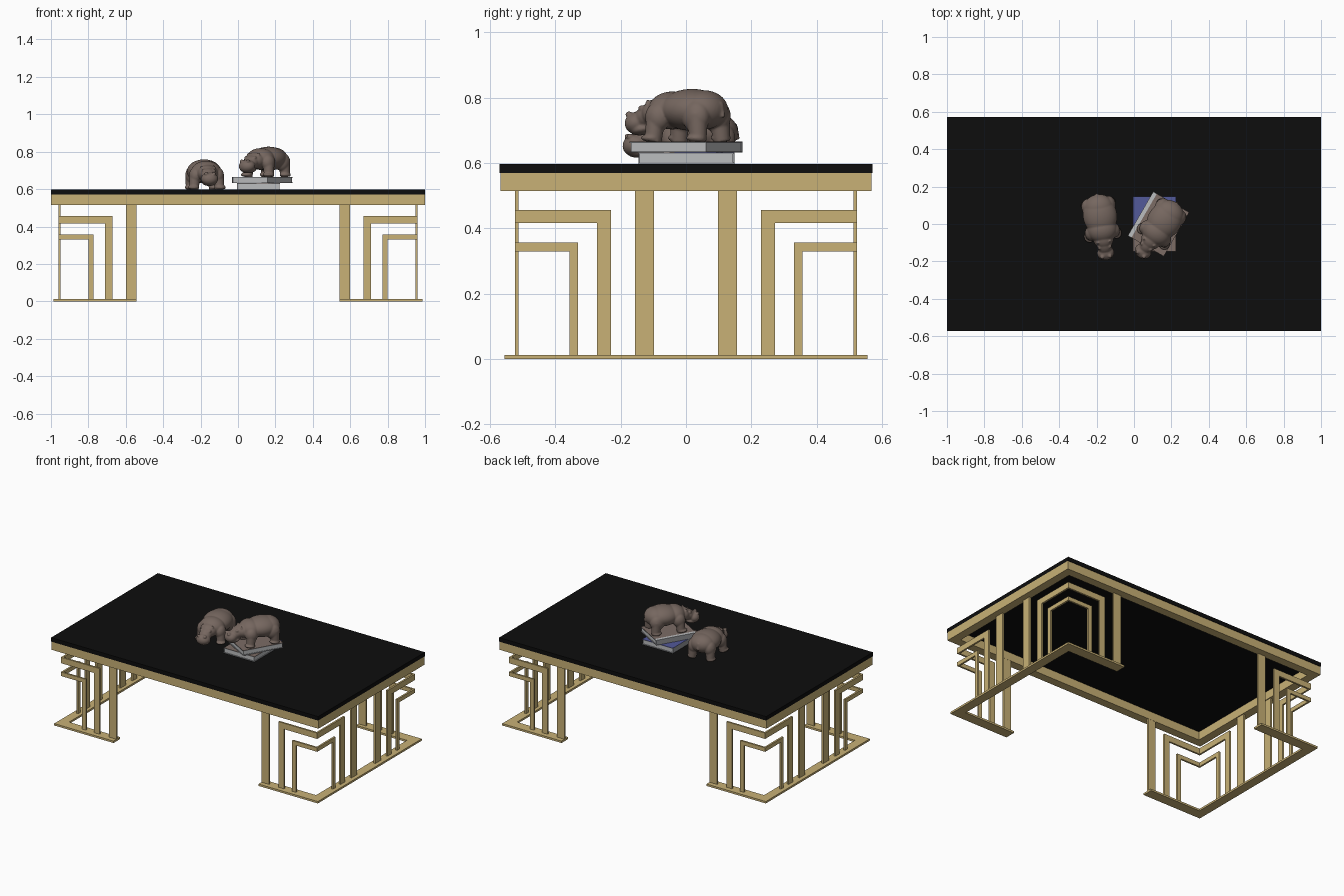
import bpy, bmesh, math
from mathutils import Matrix, Vector

if "Cube" in bpy.data.objects:
    bpy.data.objects.remove(bpy.data.objects["Cube"])


def material(name, rgb):
    m = bpy.data.materials.new(name)
    m.diffuse_color = (*rgb, 1)
    m.use_nodes = True
    m.node_tree.nodes["Principled BSDF"].inputs["Base Color"].default_value = m.diffuse_color
    return m


GOLD = material("brushed gold", (0.58, 0.44, 0.18))
BLACK = material("black top", (0.004, 0.004, 0.004))
HIDE = material("brown hide", (0.18, 0.135, 0.115))
GREY = material("book grey", (0.30, 0.31, 0.33))
PAGE = material("page white", (0.50, 0.51, 0.52))
BLUE = material("cover blue", (0.085, 0.10, 0.32))
TAN = material("cover brown", (0.20, 0.15, 0.13))


def add_box(bm, x0, x1, y0, y1, z0, z1):
    m = Matrix.Translation(((x0 + x1) / 2, (y0 + y1) / 2, (z0 + z1) / 2))
    m = m @ Matrix.Diagonal((abs(x1 - x0), abs(y1 - y0), abs(z1 - z0), 1))
    bmesh.ops.create_cube(bm, size=1, matrix=m)


def finish(bm, name, mat, matrix=None):
    bmesh.ops.recalc_face_normals(bm, faces=bm.faces)
    me = bpy.data.meshes.new(name)
    bm.to_mesh(me)
    bm.free()
    me.materials.append(mat)
    ob = bpy.data.objects.new(name, me)
    bpy.context.collection.objects.link(ob)
    if matrix:
        ob.matrix_world = matrix
    return ob


def boxes(name, mat, items, matrix=None):
    bm = bmesh.new()
    for b in items:
        add_box(bm, *b)
    return finish(bm, name, mat, matrix)


def extruded_ring(name, mat, pts, z0, z1):
    """Closed outline extruded upward."""
    bm = bmesh.new()
    f = bm.faces.new([bm.verts.new((x, y, z0)) for x, y in pts])
    r = bmesh.ops.extrude_face_region(bm, geom=[f])
    vs = [v for v in r["geom"] if isinstance(v, bmesh.types.BMVert)]
    bmesh.ops.translate(bm, verts=vs, vec=(0, 0, z1 - z0))
    return finish(bm, name, mat)


# Table top and hollow apron
boxes("table_top", BLACK, [(-1, 1, -0.571, 0.571, 0.57, 0.597)])
W = 0.057
boxes("apron", GOLD, [
    (-1, 1, -0.568, -0.568 + W, 0.514, 0.57), (-1, 1, 0.568 - W, 0.568, 0.514, 0.57),
    (-1, -1 + W, -0.568 + W, 0.568 - W, 0.514, 0.57),
    (1 - W, 1, -0.568 + W, 0.568 - W, 0.514, 0.57)])

# Leg panels: thin plates with nested corner brackets, mirrored to all corners
PX, PY, T = 0.954, 0.518, 0.006
BASE = 0.013
for sx, xn in ((-1, "left"), (1, "right")):
    # U-shaped floor rail
    rail = [(0.543, -0.556), (0.987, -0.556), (0.987, 0.556), (0.543, 0.556),
            (0.543, 0.486), (0.925, 0.486), (0.925, -0.486), (0.543, -0.486)]
    extruded_ring(xn + "_floor_rail", GOLD, [(sx * x, y) for x, y in rail], 0, BASE)
    for sy, yn in ((-1, "front"), (1, "back")):
        # pieces in the front/back plane: (inner x, outer x, z0, z1)
        along_x = [(0.543, 0.600, BASE, 0.514),
                   (0.670, 0.711, BASE, 0.457), (0.711, PX + T, 0.417, 0.457),
                   (0.773, 0.800, BASE, 0.357), (0.800, PX + T, 0.330, 0.357)]
        # pieces in the side plane: (inner y, outer y, z0, z1)
        along_y = [(0.098, 0.156, BASE, 0.514),
                   (0.229, 0.272, BASE, 0.457), (0.272, PY - T, 0.417, 0.457),
                   (0.330, 0.356, BASE, 0.357), (0.356, PY - T, 0.330, 0.357)]
        items = [(sx * a, sx * b, sy * (PY - T), sy * (PY + T), c, d) for a, b, c, d in along_x]
        items += [(sx * (PX - T), sx * (PX + T), sy * a, sy * b, c, d) for a, b, c, d in along_y]
        boxes(f"{yn}_{xn}_leg_brackets", GOLD, items)


# Books: grey covers with a spine, inset pages, coloured plates on top
def book(name, x, y, z, angle, w, l, h, plates):
    m = Matrix.Translation((x, y, z)) @ Matrix.Rotation(math.radians(angle), 4, "Z")
    a, b, c = w / 2, l / 2, 0.004
    boxes(name + "_cover", GREY, [(-a, a, -b, b, 0, c), (-a, a, -b, b, h - c, h),
                                  (-a, -a + c, -b, b, c, h - c)], m)
    boxes(name + "_pages", PAGE, [(-a + c, a - 0.004, -b + 0.004, b - 0.004, c, h - c)], m)
    for label, mat, (x0, x1, y0, y1) in plates:
        boxes(f"{name}_{label}", mat, [(x0 * a, x1 * a, y0 * b, y1 * b, h, h + 0.001)], m)


book("lower_book", 0.11, 0.001, 0.597, 0, 0.23, 0.294, 0.034,
     [("blue_face", BLUE, (-1, 1, -0.25, 1)), ("brown_face", TAN, (-1, 1, -1, -0.25))])
book("upper_book", 0.131, 0.0, 0.632, -30, 0.222, 0.272, 0.033,
     [("pale_strip", PAGE, (-1, -0.8, -1, 1)), ("brown_face", TAN, (-0.8, 1, -1, 1))])


# Hippos: overlapping ellipsoids and tapered legs fused by remeshing
def hippo(name, loc, angle):
    bm = bmesh.new()

    def blob(c, r, tilt=0):
        m = Matrix.Translation(c) @ Matrix.Rotation(math.radians(tilt), 4, "X")
        bmesh.ops.create_icosphere(bm, subdivisions=4, radius=1,
                                   matrix=m @ Matrix.Diagonal((*r, 1)))

    def limb(p, q, r0, r1):
        p, q = Vector(p), Vector(q)
        m = Matrix.Translation((p + q) / 2) @ (q - p).to_track_quat("Z", "Y").to_matrix().to_4x4()
        bmesh.ops.create_cone(bm, cap_ends=True, segments=24, radius1=r0, radius2=r1,
                              depth=(q - p).length, matrix=m)

    blob((0, 0.045, 0.098), (0.091, 0.108, 0.064))            # barrel
    blob((0, 0.088, 0.098), (0.080, 0.072, 0.060))            # rump
    blob((0, -0.030, 0.096), (0.080, 0.070, 0.058))           # shoulders
    blob((0, -0.078, 0.088), (0.055, 0.055, 0.045))           # neck
    blob((0, -0.115, 0.080), (0.041, 0.052, 0.036), 25)       # skull
    blob((0, -0.156, 0.058), (0.046, 0.040, 0.035), 15)       # muzzle
    blob((0, -0.138, 0.038), (0.038, 0.042, 0.017), 10)       # jaw
    for s in (-1, 1):
        blob((s * 0.032, -0.098, 0.117), (0.010, 0.007, 0.012))   # ear
        blob((s * 0.028, -0.124, 0.103), (0.010, 0.012, 0.009))   # brow
        blob((s * 0.021, -0.176, 0.084), (0.011, 0.012, 0.009))   # nostril
        blob((s * 0.060, -0.042, 0.075), (0.034, 0.040, 0.045))   # shoulder
        limb((s * 0.070, -0.052, 0), (s * 0.062, -0.046, 0.085), 0.026, 0.030)
        blob((s * 0.072, -0.058, 0.012), (0.030, 0.032, 0.012))   # front foot
        blob((s * 0.055, 0.098, 0.078), (0.037, 0.046, 0.050))    # haunch
        limb((s * 0.063, 0.112, 0), (s * 0.058, 0.104, 0.085), 0.025, 0.034)
        blob((s * 0.065, 0.106, 0.012), (0.029, 0.032, 0.012))    # hind foot
    limb((0, 0.161, 0.075), (0, 0.150, 0.120), 0.006, 0.009)      # tail
    m = Matrix.Translation(loc) @ Matrix.Rotation(math.radians(angle), 4, "Z")
    ob = finish(bm, name, HIDE, m)
    bpy.context.view_layer.objects.active = ob
    ob.select_set(True)
    rm = ob.modifiers.new("fuse", "REMESH")
    rm.mode, rm.voxel_size, rm.use_smooth_shade = "VOXEL", 0.004, True
    sm = ob.modifiers.new("soften", "SMOOTH")
    sm.factor, sm.iterations = 0.5, 4
    for mod in ("fuse", "soften"):
        bpy.ops.object.modifier_apply(modifier=mod)
    if not ob.data.materials:
        ob.data.materials.append(HIDE)
    bpy.ops.object.shade_smooth()
    ob.select_set(False)


hippo("hippo_on_table", (-0.175, 0.0, 0.597), 8.5)
hippo("hippo_on_books", (0.138, -0.018, 0.665), -35)
